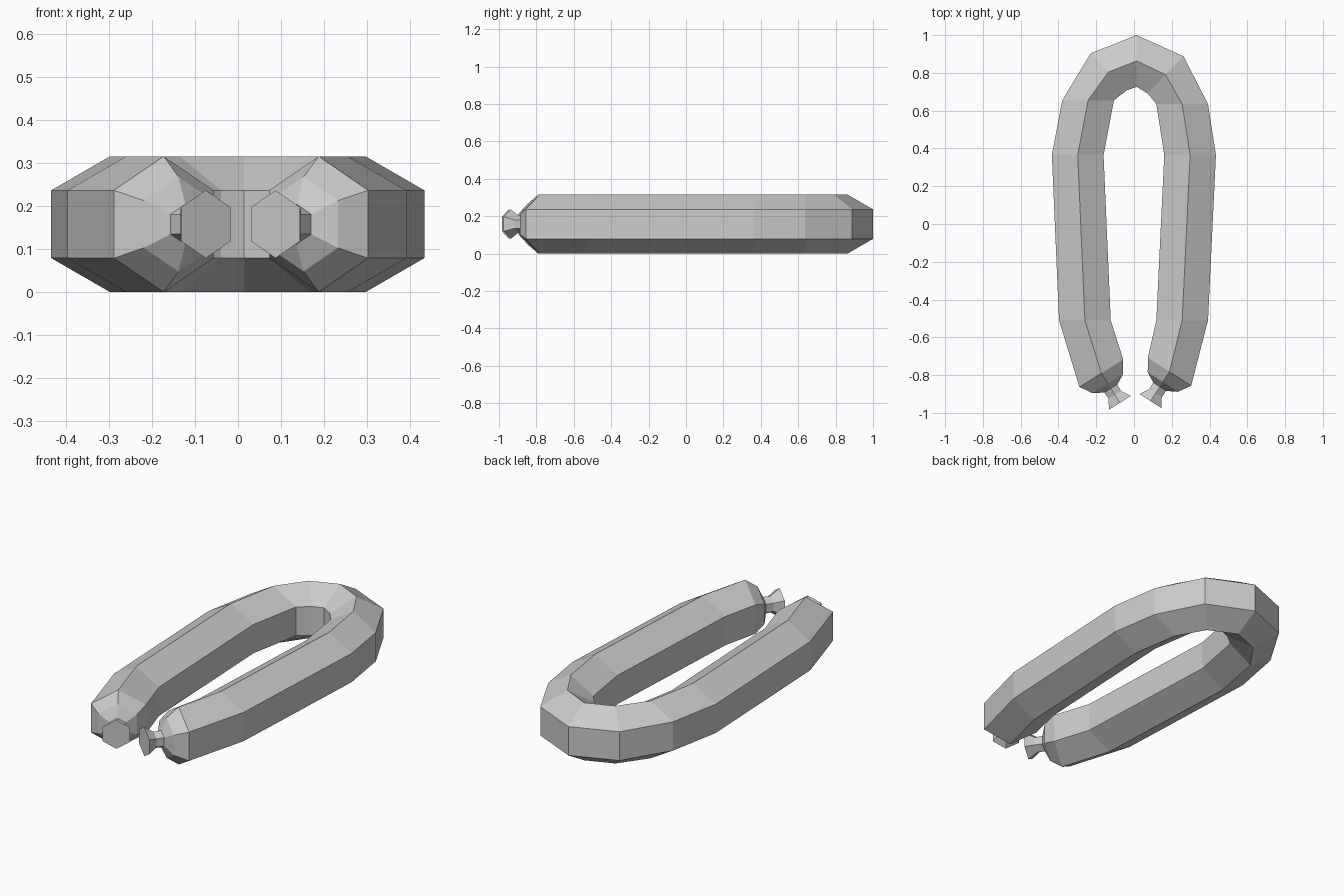
import bpy
import bmesh
from math import radians, sin, cos
from mathutils import Vector

cube = bpy.data.objects.get("Cube")
if cube:
    bpy.data.objects.remove(cube, do_unlink=True)

SIDES = 6
RADIUS = 0.158

skin = bpy.data.materials.new("sausage grey")
skin.use_nodes = True
colour = (0.6, 0.6, 0.6, 1)
skin.diffuse_color = colour
skin.node_tree.nodes["Principled BSDF"].inputs["Base Color"].default_value = colour


def ring(bm, x, y, heading, radius):
    """Upright hexagon with a corner on top; heading points to the outer side."""
    out = Vector((cos(radians(heading)), sin(radians(heading)), 0))
    up = Vector((0, 0, 1))
    centre = Vector((x, y, RADIUS))
    angles = [radians(360 * i / SIDES) for i in range(SIDES)]
    return [bm.verts.new(centre + radius * (out * sin(a) + up * cos(a))) for a in angles]


def loft(name, sections):
    """Skin a row of hexagons and close both ends."""
    bm = bmesh.new()
    rings = [ring(bm, *s) for s in sections]
    for a, b in zip(rings, rings[1:]):
        for i in range(SIDES):
            j = (i + 1) % SIDES
            bm.faces.new((a[i], a[j], b[j], b[i]))
    bm.faces.new(rings[0])
    bm.faces.new(rings[-1])
    bmesh.ops.recalc_face_normals(bm, faces=bm.faces)
    mesh = bpy.data.meshes.new(name)
    bm.to_mesh(mesh)
    bm.free()
    mesh.materials.append(skin)
    obj = bpy.data.objects.new(name, mesh)
    bpy.context.collection.objects.link(obj)
    return obj


def along(x, y, heading, turn, steps):
    """Sections set out straight from an end of the bend: (distance, radius)."""
    a = radians(heading + turn)
    return [(x + d * cos(a), y + d * sin(a), heading, r) for d, r in steps]


# Centre line of the bent body: x, y, outward heading
path = [
    (-0.173, -0.79, 212), (-0.26, -0.51, 180), (-0.298, 0.365, 180),
    (-0.243, 0.655, 180), (-0.135, 0.805, 134), (0.014, 0.863, 90),
    (0.167, 0.79, 46), (0.255, 0.635, 0), (0.297, 0.365, 0),
    (0.255, -0.51, 0), (0.188, -0.782, -33),
]
body = [(x, y, h, RADIUS) for x, y, h in path]

# Rounded shoulders at both ends, then the twisted knots
shoulder = [(0.065, 0.11), (0.095, 0.047)]
knot = [(0.09, 0.047), (0.135, 0.045), (0.185, 0.079)]
right_end, left_end = path[0], path[-1]

loft("sausage_body",
     along(*right_end, 90, shoulder)[::-1] + body + along(*left_end, -90, shoulder))
loft("right_knot", along(*right_end, 90, knot))
loft("left_knot", along(*left_end, -90, knot))
